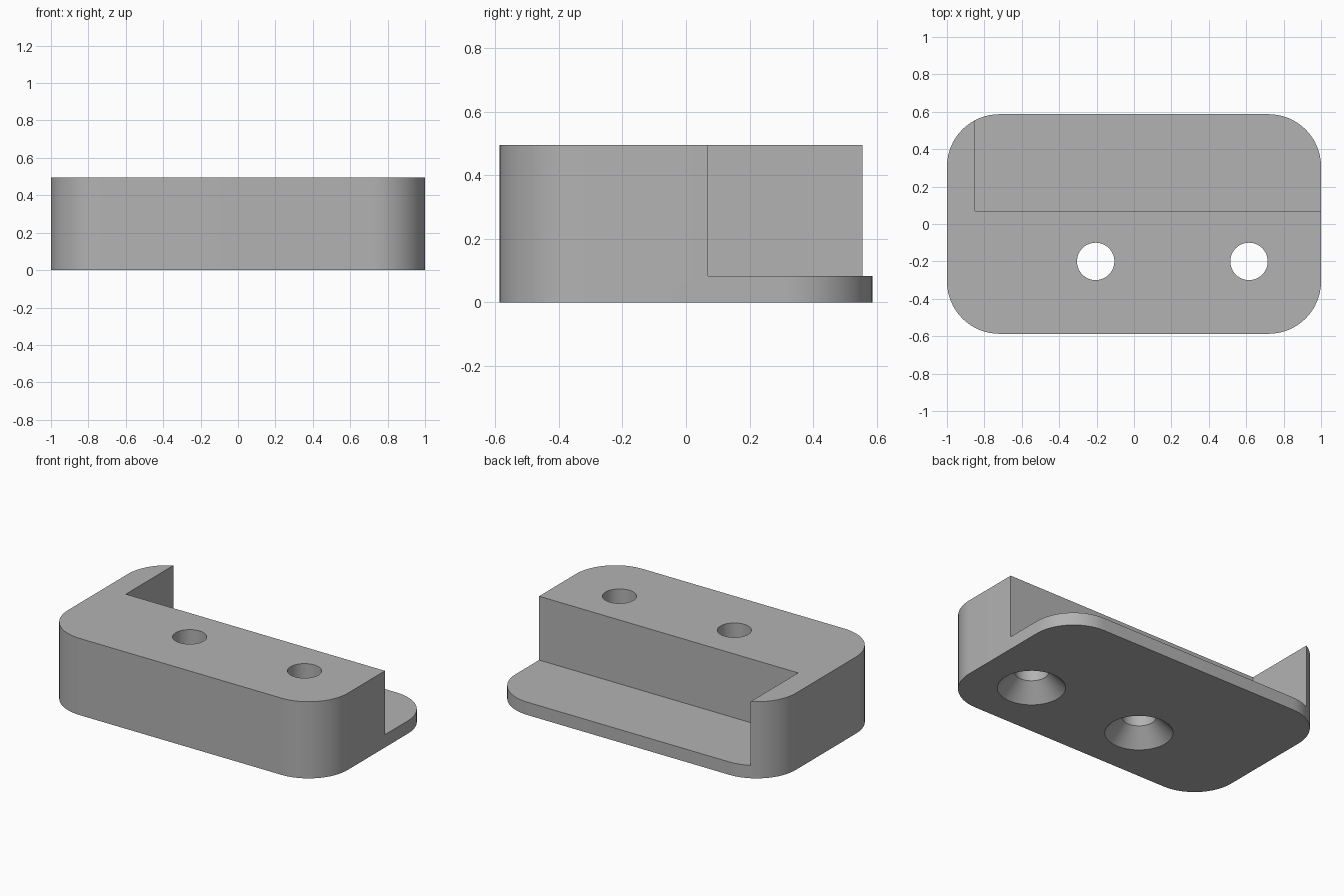
import bpy, bmesh, math

if "Cube" in bpy.data.objects:
    bpy.data.objects.remove(bpy.data.objects["Cube"], do_unlink=True)

HALF_X, HALF_Y, HEIGHT, CORNER = 1.0, 0.587, 0.495, 0.28
LEDGE_Z, STEP_X, STEP_Y = 0.083, -0.85, 0.07
HOLE_Y, HOLE_R, SINK_R, SINK_DEPTH = -0.2, 0.1, 0.2, 0.105

grey = bpy.data.materials.new("plain grey")
grey.use_nodes = True
colour = (0.45, 0.45, 0.45, 1)
grey.diffuse_color = colour
grey.node_tree.nodes["Principled BSDF"].inputs["Base Color"].default_value = colour


def make_object(name, bm):
    bmesh.ops.recalc_face_normals(bm, faces=bm.faces)
    mesh = bpy.data.meshes.new(name)
    bm.to_mesh(mesh)
    bm.free()
    mesh.materials.append(grey)
    obj = bpy.data.objects.new(name, mesh)
    bpy.context.collection.objects.link(obj)
    return obj


def rounded_block(name, segments=16):
    bm = bmesh.new()
    ring = []
    for i, (sx, sy) in enumerate([(1, 1), (-1, 1), (-1, -1), (1, -1)]):
        for k in range(segments + 1):
            a = math.pi / 2 * (i + k / segments)
            ring.append(bm.verts.new((sx * (HALF_X - CORNER) + CORNER * math.cos(a),
                                      sy * (HALF_Y - CORNER) + CORNER * math.sin(a), 0)))
    base = bm.faces.new(ring)
    top = bmesh.ops.extrude_face_region(bm, geom=[base])["geom"]
    bmesh.ops.translate(bm, vec=(0, 0, HEIGHT),
                        verts=[v for v in top if isinstance(v, bmesh.types.BMVert)])
    return make_object(name, bm)


def box(name, low, high):
    bm = bmesh.new()
    bmesh.ops.create_cube(bm, size=1)
    for v in bm.verts:
        v.co = [low[i] if v.co[i] < 0 else high[i] for i in range(3)]
    return make_object(name, bm)


# Straight bore that flares into a countersink at the underside
def screw_hole(name, x, sides=48):
    flare = SINK_R + (SINK_R - HOLE_R) / SINK_DEPTH * 0.05
    profile = [(flare, -0.05), (HOLE_R, SINK_DEPTH), (HOLE_R, HEIGHT + 0.1)]
    bm = bmesh.new()
    rings = [[bm.verts.new((x + r * math.cos(2 * math.pi * k / sides),
                            HOLE_Y + r * math.sin(2 * math.pi * k / sides), z))
              for k in range(sides)] for r, z in profile]
    for a, b in zip(rings, rings[1:]):
        for k in range(sides):
            n = (k + 1) % sides
            bm.faces.new((a[k], a[n], b[n], b[k]))
    bm.faces.new(rings[0])
    bm.faces.new(rings[-1])
    return make_object(name, bm)


# Rounded block with a stepped recess and two screw holes
block = rounded_block("mounting_block")
cutters = [box("recess_cutter", (STEP_X, STEP_Y, LEDGE_Z), (1.2, 0.8, 0.8)),
           screw_hole("right_hole_cutter", -0.205),
           screw_hole("left_hole_cutter", 0.615)]
bpy.ops.object.select_all(action="DESELECT")
block.select_set(True)
bpy.context.view_layer.objects.active = block
for cutter in cutters:
    cutter.hide_render = True
    mod = block.modifiers.new(cutter.name, "BOOLEAN")
    mod.operation = "DIFFERENCE"
    mod.solver = "EXACT"
    mod.object = cutter
    bpy.ops.object.modifier_apply(modifier=mod.name)
for cutter in cutters:
    bpy.data.objects.remove(cutter, do_unlink=True)

bpy.ops.object.shade_smooth_by_angle(angle=math.radians(30))
